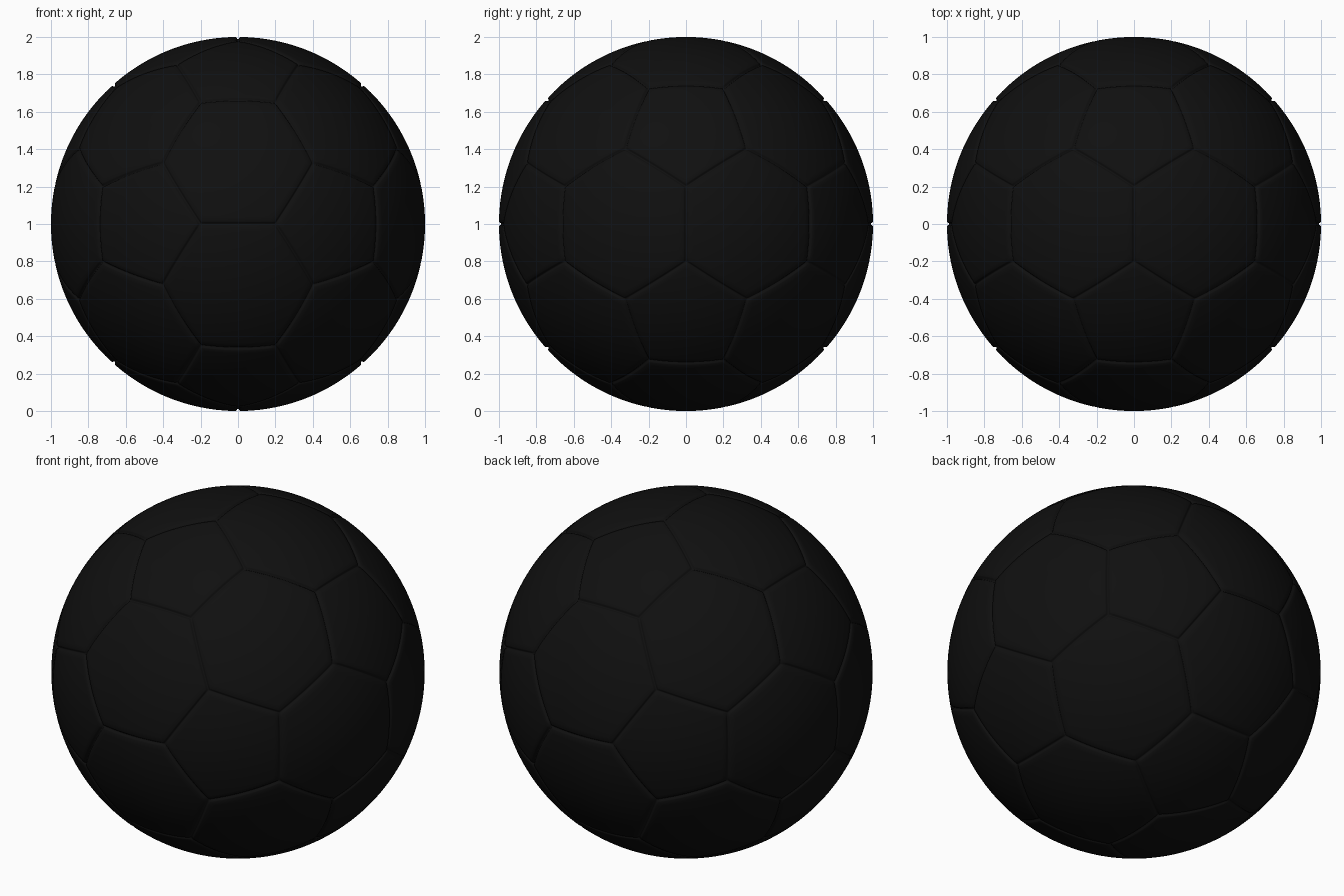
import bpy
import bmesh
from mathutils import Vector

cube = bpy.data.objects.get("Cube")
if cube:
    bpy.data.objects.remove(cube, do_unlink=True)

SEGMENTS = 16          # divisions along each seam
PHI = (1 + 5 ** 0.5) / 2
# Seam cross-section: distance from the seam, depth below the sphere
GROOVE = [(0, 0.012), (0.004, 0.010), (0.009, 0.003), (0.014, 0.0)]
# Panel rings: share of the way from the seam to the panel centre
RINGS = [0.12, 0.22, 0.34, 0.46, 0.58, 0.7, 0.82, 0.92]


def panel_polygons():
    """Corner loops of a truncated icosahedron: 12 pentagons, 20 hexagons."""
    corners = []
    for a in (-1, 1):
        for b in (-PHI, PHI):
            corners += [Vector((a, b, 0)), Vector((0, a, b)), Vector((b, 0, a))]
    cage = bmesh.new()
    for v in corners:
        for w in corners:
            if 0 < (v - w).length < 2.1:
                cage.verts.new(v.lerp(w, 1 / 3).normalized())
    bmesh.ops.convex_hull(cage, input=cage.verts[:])
    bmesh.ops.dissolve_limit(cage, angle_limit=0.05,
                             verts=cage.verts[:], edges=cage.edges[:])
    loops = [[v.co.copy() for v in f.verts] for f in cage.faces]
    cage.free()
    return loops


def add_panel(bm, loop):
    """Concentric rings on the sphere, dipping into the groove at the rim."""
    centre = sum(loop, Vector()) / len(loop)
    apothem = ((loop[0] + loop[1]) / 2 - centre).length
    rim = [p.lerp(q, i / SEGMENTS)
           for p, q in zip(loop, loop[1:] + loop[:1]) for i in range(SEGMENTS)]
    profile = [(d / apothem, depth) for d, depth in GROOVE]
    profile += [(share, 0) for share in RINGS]
    previous = None
    for share, depth in profile:
        ring = [bm.verts.new(p.lerp(centre, share).normalized() * (1 - depth))
                for p in rim]
        if previous:
            for i in range(len(ring)):
                j = (i + 1) % len(ring)
                bm.faces.new((previous[i], previous[j], ring[j], ring[i]))
        previous = ring
    hub = bm.verts.new(centre.normalized())
    for i in range(len(previous)):
        bm.faces.new((previous[i], previous[(i + 1) % len(previous)], hub))


# Ball of stitched panels
bm = bmesh.new()
for polygon in panel_polygons():
    add_panel(bm, polygon)
bmesh.ops.remove_doubles(bm, verts=bm.verts[:], dist=0.0002)
bmesh.ops.recalc_face_normals(bm, faces=bm.faces[:])
bmesh.ops.translate(bm, verts=bm.verts[:], vec=(0, 0, 1))
for face in bm.faces:
    face.smooth = True
mesh = bpy.data.meshes.new("ball")
bm.to_mesh(mesh)
bm.free()
ball = bpy.data.objects.new("ball", mesh)
bpy.context.collection.objects.link(ball)

# Black panel colour
black = bpy.data.materials.new("black")
black.use_nodes = True
color = (0.005, 0.005, 0.005, 1)
black.diffuse_color = color
black.node_tree.nodes["Principled BSDF"].inputs["Base Color"].default_value = color
mesh.materials.append(black)
